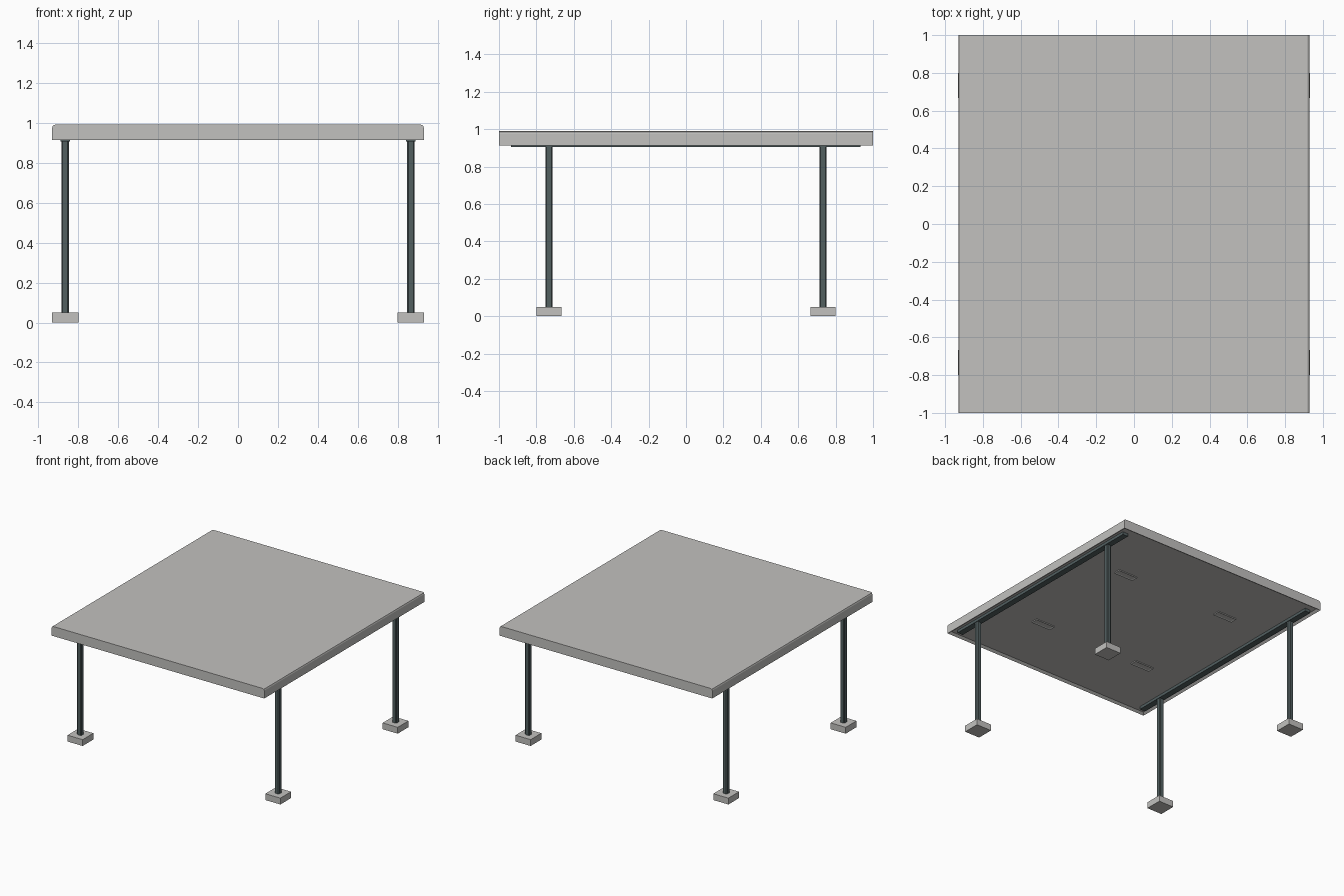
import bpy, bmesh

if "Cube" in bpy.data.objects:
    bpy.data.objects.remove(bpy.data.objects["Cube"])


def material(name, rgb):
    m = bpy.data.materials.new(name)
    m.diffuse_color = (*rgb, 1.0)
    m.use_nodes = True
    m.node_tree.nodes["Principled BSDF"].inputs["Base Color"].default_value = m.diffuse_color
    return m


GREY = material("light grey concrete", (0.54, 0.535, 0.52))
STEEL = material("dark slate steel", (0.085, 0.115, 0.118))


def finish(bm, name, mat):
    bmesh.ops.recalc_face_normals(bm, faces=bm.faces)
    me = bpy.data.meshes.new(name)
    bm.to_mesh(me)
    bm.free()
    ob = bpy.data.objects.new(name, me)
    bpy.context.collection.objects.link(ob)
    me.materials.append(mat)
    return ob


def box_mesh(lo, hi):
    bm = bmesh.new()
    bmesh.ops.create_cube(bm, size=1)
    for v in bm.verts:
        v.co = [(a + b) / 2 + c * (b - a) for a, b, c in zip(lo, hi, v.co)]
    return bm


def recess(bm, rim, depth):
    # inset the downward face and push it up
    face = min(bm.faces, key=lambda f: f.calc_center_median().z)
    bmesh.ops.inset_region(bm, faces=[face], thickness=rim, use_even_offset=True)
    for v in face.verts:
        v.co.z += depth


# roof slab: recessed underside, softened top edges on the two x sides
bm = box_mesh((-0.93, -1, 0.914), (0.93, 1, 0.99))
recess(bm, 0.02, 0.014)
edges = [e for e in bm.edges
         if all(v.co.z > 0.98 for v in e.verts)
         and abs(e.verts[0].co.x - e.verts[1].co.x) < 0.01]
bmesh.ops.bevel(bm, geom=edges, offset=0.014, segments=2, profile=0.5, affect='EDGES')
finish(bm, "roof_slab", GREY)

for sx, xn in ((-1, "left"), (1, "right")):
    # beam along each side under the roof
    x = sx * 0.865
    bm = box_mesh((x - 0.024, -0.936, 0.906), (x + 0.024, 0.934, 0.929))
    finish(bm, f"{xn}_beam", STEEL)
    for sy, yn in ((-1, "front"), (1, "back")):
        y = sy * 0.733
        # footing block
        bm = box_mesh((x - 0.066, y - 0.067, 0), (x + 0.066, y + 0.067, 0.05))
        finish(bm, f"{yn}_{xn}_footing", GREY)
        # square post with chamfered corners
        bm = box_mesh((x - 0.019, y - 0.019, 0.045), (x + 0.019, y + 0.019, 0.91))
        edges = [e for e in bm.edges if abs(e.verts[0].co.z - e.verts[1].co.z) > 0.1]
        bmesh.ops.bevel(bm, geom=edges, offset=0.006, segments=1, affect='EDGES')
        finish(bm, f"{yn}_{xn}_post", STEEL)
        # ceiling lamp housing
        cx, cy = sx * 0.47, sy * 0.467
        bm = box_mesh((cx - 0.085, cy - 0.028, 0.92), (cx + 0.085, cy + 0.028, 0.93))
        recess(bm, 0.01, 0.004)
        finish(bm, f"{yn}_{xn}_lamp", GREY)
